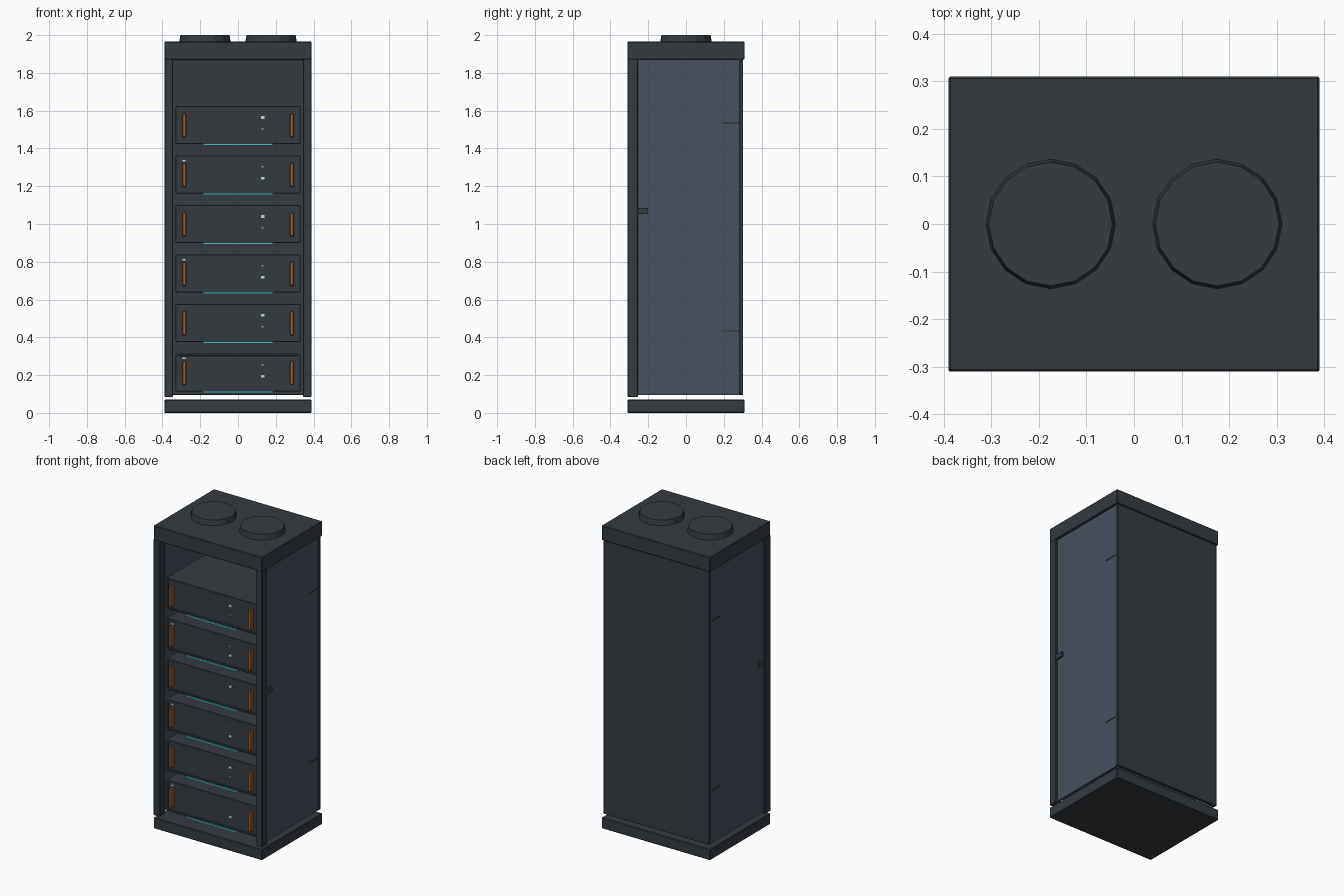
import bpy, bmesh
from mathutils import Matrix

cube = bpy.data.objects.get("Cube")
if cube:
    bpy.data.objects.remove(cube, do_unlink=True)


def material(name, rgb):
    m = bpy.data.materials.new(name)
    m.use_nodes = True
    m.diffuse_color = (*rgb, 1)
    m.node_tree.nodes["Principled BSDF"].inputs["Base Color"].default_value = (*rgb, 1)
    return m


CHARCOAL = material("charcoal metal", (0.036, 0.043, 0.051))
SLATE = material("slate blue panel", (0.062, 0.082, 0.112))
ORANGE = material("burnt orange", (0.36, 0.12, 0.03))
CYAN = material("cyan glow", (0.09, 0.5, 0.54))
WHITE = material("pale light", (0.55, 0.75, 0.75))


def finish(name, bm, mat):
    me = bpy.data.meshes.new(name)
    bm.to_mesh(me)
    bm.free()
    me.materials.append(mat)
    ob = bpy.data.objects.new(name, me)
    bpy.context.collection.objects.link(ob)
    return ob


def box(name, x, y, z, mat, bevel=0.0):
    """Box spanning the (min, max) pairs x, y and z."""
    bm = bmesh.new()
    size = [b - a for a, b in (x, y, z)]
    mid = [(a + b) / 2 for a, b in (x, y, z)]
    bmesh.ops.create_cube(bm, size=1, matrix=Matrix.Translation(mid) @ Matrix.Diagonal((*size, 1)))
    if bevel:
        bmesh.ops.bevel(bm, geom=bm.edges[:], offset=bevel, segments=1, affect='EDGES')
    return finish(name, bm, mat)


def span(mid, half):
    return (mid - half, mid + half)


W, D = 0.39, 0.31

# Base, lid and back of the cabinet
box("base", (-W, W), (-D, D), (0, 0.07), CHARCOAL, 0.004)
box("lid", (-W, W), (-D, D), (1.87, 1.965), CHARCOAL, 0.004)
box("back_panel", (-0.38, 0.38), (0.283, 0.303), (0.095, 1.87), CHARCOAL, 0.002)

# Front posts, side panels, latches and hinges
for side, s in (("right", -1), ("left", 1)):
    def across(a, b):
        return tuple(sorted((s * a, s * b)))
    box(side + "_front_post", across(0.345, W), (-D, -0.255), (0.085, 1.875), CHARCOAL, 0.003)
    box(side + "_side_panel", across(0.362, 0.376), (-0.256, 0.284), (0.095, 1.872), SLATE)
    box(side + "_latch", across(0.374, 0.388), (-0.255, -0.2), span(1.07, 0.016), CHARCOAL)
    for z in (0.435, 1.535):
        box(side + "_hinge", across(0.375, 0.378), (0.19, 0.284), span(z, 0.005), CHARCOAL)

# Roof fans: tapered sixteen-sided caps
for side, x in (("right", -0.175), ("left", 0.175)):
    bm = bmesh.new()
    bmesh.ops.create_cone(bm, cap_ends=True, segments=16, radius1=0.137, radius2=0.13,
                          depth=0.04, matrix=Matrix.Translation((x, 0, 1.98)))
    finish(side + "_roof_fan", bm, CHARCOAL)


def chassis(name, top):
    """Equipment drawer with a recessed front face."""
    bm = bmesh.new()
    size = (0.66, 0.43, 0.2, 1)
    bmesh.ops.create_cube(bm, size=1, matrix=Matrix.Translation((0, -0.05, top - 0.1)) @ Matrix.Diagonal(size))
    bmesh.ops.bevel(bm, geom=bm.edges[:], offset=0.003, segments=1, affect='EDGES')
    bm.normal_update()
    front = min(bm.faces, key=lambda f: f.normal.y * f.calc_area())
    bmesh.ops.inset_region(bm, faces=[front], thickness=0.012)
    bmesh.ops.inset_region(bm, faces=[front], thickness=0.003, depth=-0.006)
    return finish(name, bm, CHARCOAL)


# Six drawers with handles, glow strip and indicator lights
FACE = -0.259
for i in range(6):
    top = 0.314 + 0.262 * i
    chassis("drawer", top)
    for x in (-0.285, 0.285):
        box("drawer_handle", span(x, 0.009), (-0.29, FACE), (top - 0.165, top - 0.04), ORANGE, 0.003)
    box("glow_strip", span(0, 0.185), (-0.274, -0.262), span(top - 0.203, 0.005), CYAN)
    odd = i % 2
    bright, dim = (0.06, 0.12) if odd else (0.12, 0.06)
    box("bright_light", span(0.13, 0.009), (FACE - 0.005, FACE), span(top - bright, 0.007), WHITE)
    box("dim_light", span(0.13, 0.006), (FACE - 0.005, FACE), span(top - dim, 0.004), CYAN)
    if not odd:
        box("corner_light", span(-0.287, 0.008), (FACE - 0.005, FACE), span(top - 0.026, 0.004), WHITE)
